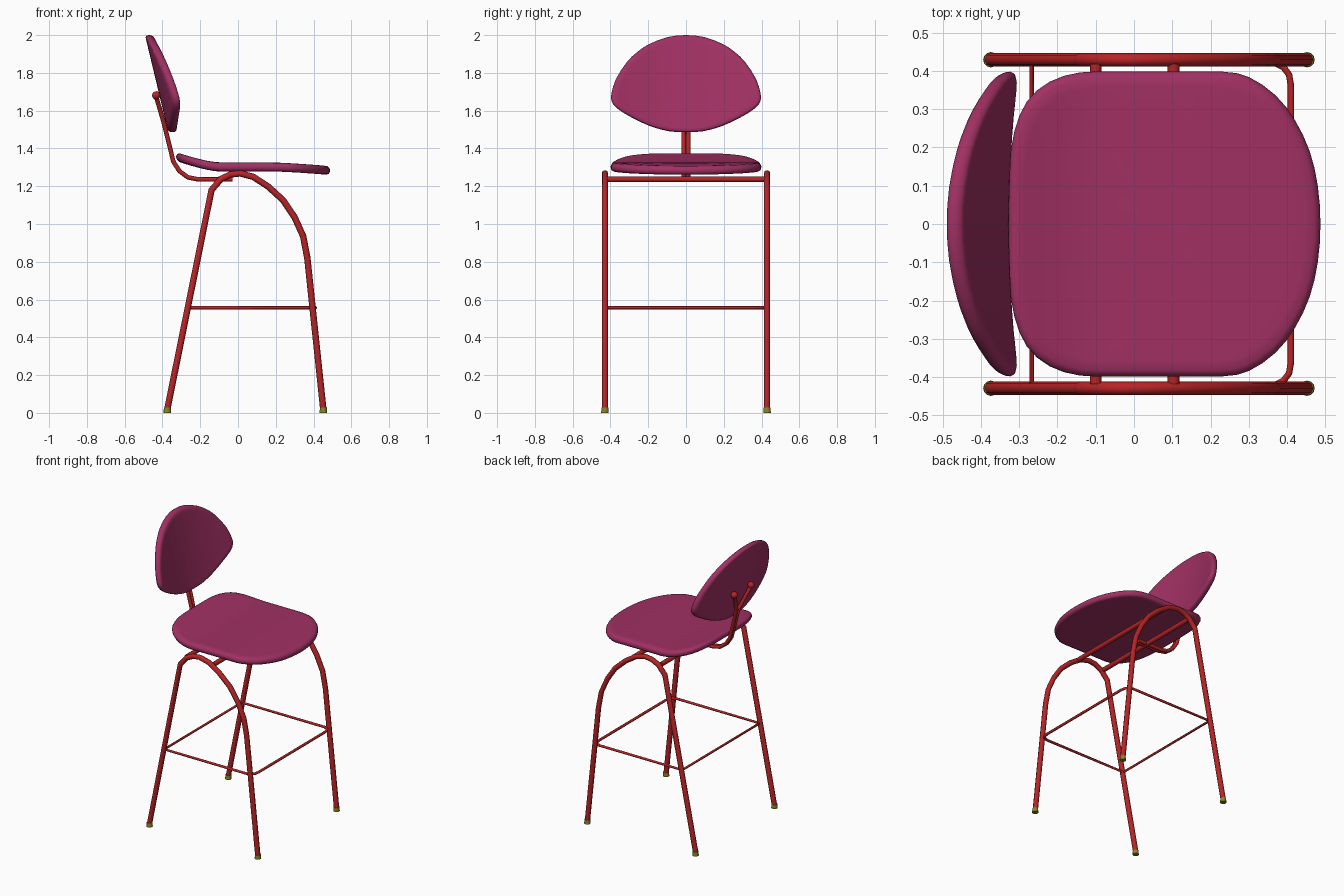
import bpy, bmesh, math
from mathutils import Vector

if "Cube" in bpy.data.objects:
    bpy.data.objects.remove(bpy.data.objects["Cube"])


def material(name, rgb):
    m = bpy.data.materials.new(name)
    m.diffuse_color = (*rgb, 1)
    m.use_nodes = True
    m.node_tree.nodes["Principled BSDF"].inputs["Base Color"].default_value = m.diffuse_color
    return m


PLUM = material("plum_upholstery", (0.355, 0.030, 0.125))
RED = material("red_metal", (0.48, 0.018, 0.020))
OLIVE = material("olive_rubber", (0.25, 0.24, 0.02))


def smooth(ob, angle=40):
    bpy.ops.object.select_all(action='DESELECT')
    ob.select_set(True)
    bpy.context.view_layer.objects.active = ob
    bpy.ops.object.shade_smooth_by_angle(angle=math.radians(angle))


def tube(name, points, radius, closed=False):
    """Round metal tube along a path."""
    cu = bpy.data.curves.new(name, 'CURVE')
    cu.dimensions = '3D'
    cu.bevel_depth = radius
    cu.bevel_resolution = 2
    cu.use_fill_caps = True
    sp = cu.splines.new('POLY')
    sp.points.add(len(points) - 1)
    for p, co in zip(sp.points, points):
        p.co = (*co, 1)
    sp.use_cyclic_u = closed
    ob = bpy.data.objects.new(name, cu)
    bpy.context.collection.objects.link(ob)
    cu.materials.append(RED)
    bpy.ops.object.select_all(action='DESELECT')
    ob.select_set(True)
    bpy.context.view_layer.objects.active = ob
    bpy.ops.object.convert(target='MESH')
    smooth(bpy.context.object, 50)


def rounded(pts):
    """Closed outline with a smooth midpoint added between neighbours."""
    out, n = [], len(pts)
    for i in range(n):
        a, b, c, d = (Vector(pts[(i + k) % n]) for k in (-1, 0, 1, 2))
        out += [b, (9 * (b + c) - a - d) / 16]
    return out


def pad(name, half, centre, place):
    """Rounded cushion: half outline (u, v>=0) mirrored in v, shrunk in rings.
    place(u, v, h) maps outline coordinates and layer h (-1..1) to space."""
    outline = rounded(half + [(u, -v) for u, v in reversed(half[1:-1])])
    inner = (0.15, 0.3, 0.45, 0.6, 0.72, 0.82, 0.9)
    rings = [(s, 1) for s in inner]
    rings += [(0.96, 0.97), (0.987, 0.68), (1, 0.2), (0.998, -0.3), (0.985, -0.75), (0.955, -0.98)]
    rings += [(s, -1) for s in reversed(inner)]
    bm = bmesh.new()
    loops = [[bm.verts.new(place(centre + (u - centre) * s, v * s, h))
              for u, v in outline] for s, h in rings]
    n = len(outline)
    for a, b in zip(loops, loops[1:]):
        for i in range(n):
            j = (i + 1) % n
            bm.faces.new((a[i], a[j], b[j], b[i]))
    for loop, h in ((loops[0], 1), (loops[-1], -1)):
        c = bm.verts.new(place(centre, 0, h))
        for i in range(n):
            bm.faces.new((loop[i], loop[(i + 1) % n], c))
    bmesh.ops.recalc_face_normals(bm, faces=bm.faces)
    me = bpy.data.meshes.new(name)
    bm.to_mesh(me)
    bm.free()
    me.materials.append(PLUM)
    ob = bpy.data.objects.new(name, me)
    bpy.context.collection.objects.link(ob)
    smooth(ob, 50)


# Seat: flat middle, raised rear lip, drooping front edge
def seat_place(x, y, h):
    z = 1.3015
    if x < -0.1:
        z += 0.053 * min(1, (-0.1 - x) / 0.22) ** 1.4
    if x > 0.2:
        z -= 0.018 * ((x - 0.2) / 0.28) ** 1.3
    return Vector((x, y, z + 0.0235 * h))


pad("seat", [(0.487, 0), (0.480, 0.1), (0.459, 0.19), (0.42, 0.272), (0.37, 0.336),
             (0.30, 0.384), (0.23, 0.398), (0.1, 0.398), (-0.04, 0.398), (-0.14, 0.396),
             (-0.22, 0.372), (-0.28, 0.32), (-0.313, 0.24), (-0.326, 0.14), (-0.327, 0)],
    0.08, seat_place)


# Backrest: leaning shell whose sides wrap forward
def back_place(z, y, h):
    return Vector((-0.470 + 0.240 * (2.0 - z) + 0.4 * y * y + 0.0225 * h, y, z))


pad("backrest", [(2.0, 0), (1.989, 0.1), (1.95, 0.2), (1.909, 0.26), (1.859, 0.312),
                 (1.768, 0.371), (1.69, 0.395), (1.65, 0.394), (1.612, 0.365),
                 (1.565, 0.29), (1.518, 0.19), (1.491, 0.09), (1.486, 0)],
    1.72, back_place)

# Side frames: each one bent tube forming a rear leg, arch and front leg
PROFILE = [(-0.375, 0.015), (-0.14, 1.18), (-0.09, 1.238), (-0.04, 1.262), (0.01, 1.268),
           (0.08, 1.25), (0.16, 1.198), (0.24, 1.125), (0.30, 1.035), (0.345, 0.935),
           (0.367, 0.82), (0.452, 0.015)]
for side, s in (("left", 1), ("right", -1)):
    tube("leg_frame_" + side, [(x, 0.429 * s, z) for x, z in PROFILE], 0.017)
    # Flared rubber feet
    for end, x in (("rear", -0.374), ("front", 0.452)):
        bpy.ops.mesh.primitive_cone_add(vertices=12, radius1=0.020, radius2=0.0185,
                                        depth=0.028, location=(x, 0.429 * s, 0.014))
        foot = bpy.context.object
        foot.name = "foot_" + end + "_" + side
        foot.data.materials.append(OLIVE)
        smooth(foot)

# Cross bars under the seat
for name, x in (("rear", -0.1), ("front", 0.103)):
    tube("cross_bar_" + name, [(x, -0.418, 1.237), (x, 0.418, 1.237)], 0.0155)

# Footrest loop with rounded front corners
front = [(-0.267, 0.422), (0.365, 0.422), (0.39, 0.41), (0.405, 0.39), (0.41, 0.36)]
loop = front + [(x, -y) for x, y in reversed(front)]
tube("footrest", [(x, y, 0.557) for x, y in loop], 0.0085, closed=True)

# Twin back supports: curve up from below the seat and fork to the backrest
STEM = [(-0.03, 0.011, 1.236), (-0.21, 0.011, 1.236), (-0.265, 0.011, 1.247),
        (-0.31, 0.011, 1.28), (-0.342, 0.011, 1.33), (-0.394, 0.013, 1.54),
        (-0.435, 0.091, 1.68)]
for side, s in (("left", 1), ("right", -1)):
    tube("back_support_" + side, [(x, y * s, z) for x, y, z in STEM], 0.012)
    bpy.ops.mesh.primitive_uv_sphere_add(segments=12, ring_count=8, radius=0.022,
                                         location=(-0.433, 0.091 * s, 1.681))
    knob = bpy.context.object
    knob.name = "back_knob_" + side
    knob.data.materials.append(RED)
    smooth(knob)
